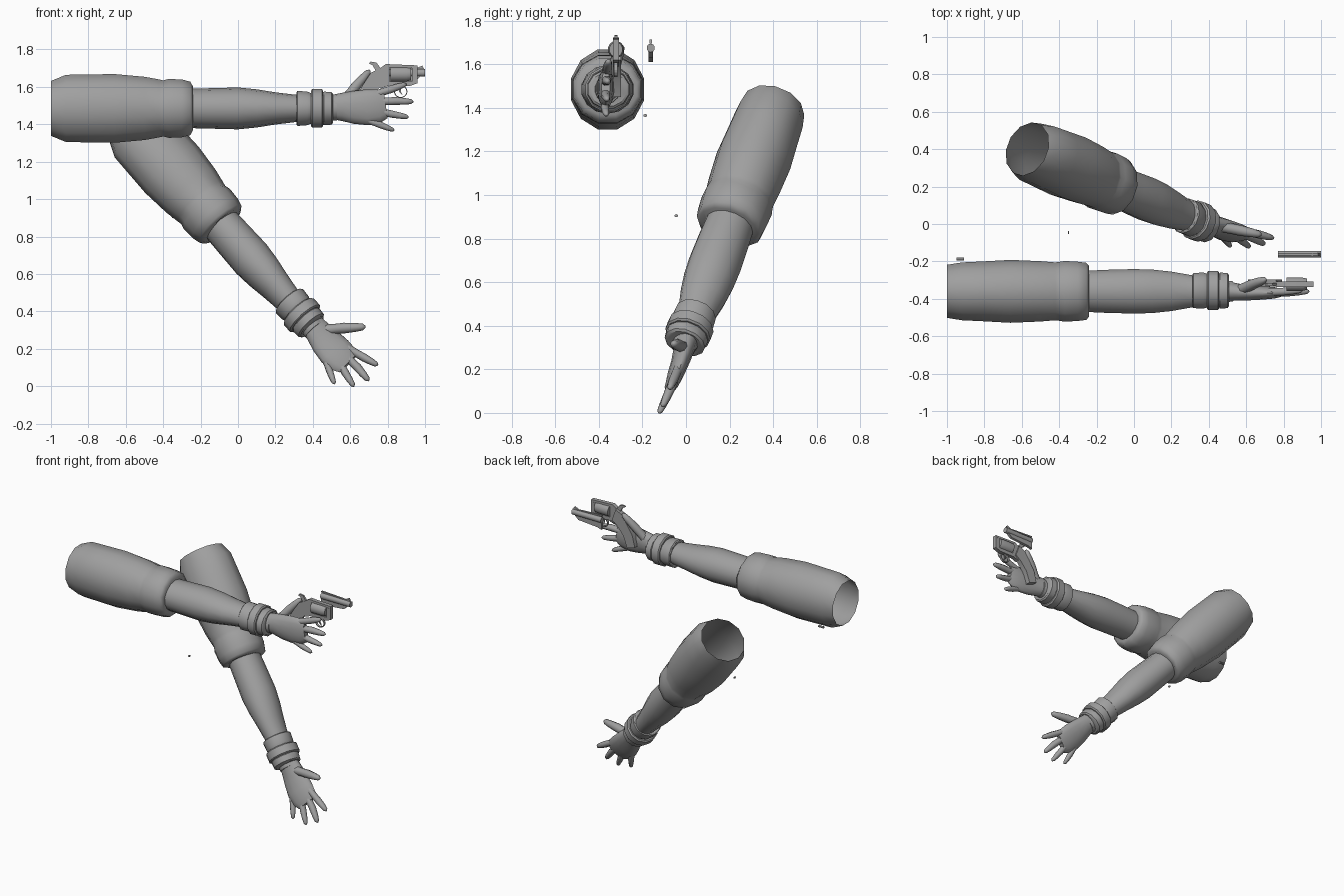
import bpy, bmesh, math
from mathutils import Vector, Matrix

cube = bpy.data.objects.get("Cube")
if cube:
    bpy.data.objects.remove(cube, do_unlink=True)


def material(name, value):
    m = bpy.data.materials.new(name)
    m.use_nodes = True
    col = (value, value, value, 1)
    m.diffuse_color = col
    m.node_tree.nodes["Principled BSDF"].inputs["Base Color"].default_value = col
    return m


GREY = material("plain grey", 0.35)


def finish(name, bm, matrix=Matrix(), angle=40):
    bm.transform(matrix)
    bmesh.ops.recalc_face_normals(bm, faces=bm.faces)
    me = bpy.data.meshes.new(name)
    bm.to_mesh(me)
    bm.free()
    me.materials.append(GREY)
    ob = bpy.data.objects.new(name, me)
    bpy.context.collection.objects.link(ob)
    bpy.ops.object.select_all(action='DESELECT')
    ob.select_set(True)
    bpy.context.view_layer.objects.active = ob
    bpy.ops.object.shade_smooth_by_angle(angle=math.radians(angle))
    return ob


def tube(bm, stations, sides=12, start=True, end=True):
    """Rings of (x, y, z, half width in y, half height) joined along a path."""
    pts = [Vector(s[:3]) for s in stations]
    rings = []
    for i, s in enumerate(stations):
        t = pts[min(i + 1, len(pts) - 1)] - pts[max(i - 1, 0)]
        t = t.normalized() if t.length > 1e-6 else Vector((1, 0, 0))
        up = t.cross(Vector((0, 1, 0))).normalized()
        side = up.cross(t)
        rings.append([bm.verts.new(pts[i] + side * s[3] * math.cos(a) + up * s[4] * math.sin(a))
                      for a in (math.tau * (k + 0.5) / sides for k in range(sides))])
    for a, b in zip(rings, rings[1:]):
        for k in range(sides):
            j = (k + 1) % sides
            bm.faces.new((a[k], a[j], b[j], b[k]))
    if start:
        bm.faces.new(rings[0])
    if end:
        bm.faces.new(rings[-1])


def straight(profile, cy=0.0):
    return [(x, cy, 0, ry, rz) for x, ry, rz in profile]


def finger(bm, path, r):
    # tapered finger with a rounded tip
    a, b, c = (Vector(p) for p in path)
    tip = c - (c - b).normalized() * r * 0.5
    st = [(*a, r, r), (*a.lerp(b, 0.6), r * 0.95, r * 0.9), (*b, r * 0.95, r * 0.95),
          (*b.lerp(tip, 0.6), r * 0.8, r * 0.8), (*tip, r * 0.6, r * 0.6), (*c, r * 0.2, r * 0.2)]
    tube(bm, st, 8)


def arm(side, matrix):
    # sleeve, open at the shoulder, with a rolled cuff at the elbow
    bm = bmesh.new()
    tube(bm, straight([
        (-1, .147, .152), (-.92, .16, .186), (-.8, .166, .188), (-.66, .174, .19), (-.5, .167, .175),
        (-.42, .16, .16), (-.4, .163, .155), (-.37, .168, .163), (-.3, .164, .16), (-.255, .158, .148),
        (-.24, .14, .12), (-.25, .11, .1)]), 12, False, False)
    finish(side + "_sleeve", bm, matrix, 60)

    # bare forearm
    bm = bmesh.new()
    tube(bm, straight([(-.27, .112, .105), (-.15, .118, .108), (0, .122, .112), (.1, .119, .102),
                       (.2, .108, .086), (.3, .09, .074), (.42, .07, .068), (.53, .055, .064)]), 14)
    finish(side + "_forearm", bm, matrix, 60)

    # three stacked wrist bands
    for i, prof in enumerate([
            [(.313, .09, .09), (.318, .097, .097), (.37, .1, .093), (.39, .094, .085)],
            [(.39, .1, .098), (.397, .108, .107), (.448, .108, .107), (.455, .1, .098)],
            [(.455, .094, .09), (.46, .1, .093), (.5, .097, .09), (.508, .085, .08)]]):
        bm = bmesh.new()
        tube(bm, straight(prof, .004), 12)
        finish(side + "_wrist_band_%d" % (i + 1), bm, matrix, 35)

    # hand: palm, four spread fingers and thumb
    bm = bmesh.new()
    tube(bm, [(.5, 0, .008, .054, .064), (.56, -.004, .008, .046, .076), (.62, -.008, .006, .041, .088),
              (.69, -.008, .006, .037, .096), (.75, -.008, .012, .031, .09), (.79, -.008, .018, .02, .07)], 14)
    for path, r in [
            (((.72, -.005, .07), (.82, 0, .103), (.9, .005, .13)), .023),
            (((.74, -.008, .035), (.84, -.005, .04), (.937, 0, .036)), .024),
            (((.73, -.01, -.008), (.82, -.008, -.03), (.912, -.002, -.047)), .022),
            (((.68, -.01, -.058), (.76, -.012, -.088), (.835, -.005, -.118)), .02),
            (((.57, .008, .045), (.63, .035, .118), (.705, .065, .203)), .03)]:
        finger(bm, path, r)
    finish(side + "_hand", bm, matrix, 60)


# the right arm lies level; the left arm is its mirror image, hanging down
arm("right", Matrix.Translation((0, -.36, 1.485)))
d = Vector((.641, -.268, -.718)).normalized()
w = Vector((.76, .29, .58))
w = (w - d * w.dot(d)).normalized()
p = d.cross(w)
frame = Matrix((d, p, w)).transposed().to_4x4()
arm("left", Matrix.Translation(Vector((.34, .02, .38)) - d * .42) @ frame)


# revolver held behind the right palm
def plate(bm, outline, y, half):
    front = [bm.verts.new((x, y - half, z)) for x, z in outline]
    back = [bm.verts.new((x, y + half, z)) for x, z in outline]
    bm.faces.new(front)
    bm.faces.new(back[::-1])
    for i in range(len(front)):
        j = (i + 1) % len(front)
        bm.faces.new((front[i], back[i], back[j], front[j]))


GY = -.322
bm = bmesh.new()
plate(bm, [(.76, 1.7), (.79, 1.722), (.96, 1.715), (.96, 1.7), (.81, 1.705), (.81, 1.63), (.93, 1.63),
           (.93, 1.7), (.96, 1.7), (.96, 1.62), (.92, 1.605), (.8, 1.605), (.76, 1.59)], GY, .014)
finish("revolver_frame", bm)

bm = bmesh.new()
plate(bm, [(.71, 1.675), (.76, 1.7), (.79, 1.62), (.75, 1.59), (.7, 1.53), (.67, 1.45),
           (.61, 1.47), (.63, 1.55), (.68, 1.63)], GY + .006, .018)
finish("revolver_grip", bm)

bm = bmesh.new()
plate(bm, [(.74, 1.68), (.72, 1.715), (.7, 1.725), (.71, 1.735), (.74, 1.73), (.77, 1.69)], GY, .007)
finish("revolver_hammer", bm)

bm = bmesh.new()
tube(bm, [(.815, GY, 1.668, .037, .04), (.9, GY, 1.668, .037, .04), (.925, GY, 1.668, .031, .034)], 12)
finish("revolver_cylinder", bm)

bm = bmesh.new()
ring = [(.87 + .036 * math.cos(a), 1.575 + .034 * math.sin(a)) for a in
        (math.tau * k / 16 for k in range(16))]
for i, (x, z) in enumerate(ring):
    x2, z2 = ring[(i + 1) % 16]
    mid = Vector((.87, 1.575))
    inner = [tuple(mid + (Vector(q) - mid) * .86) for q in ((x2, z2), (x, z))]
    plate(bm, [(x, z), (x2, z2)] + inner, GY, .008)
plate(bm, [(.86, 1.605), (.875, 1.605), (.87, 1.575), (.88, 1.555), (.862, 1.572)], GY, .004)
finish("trigger_guard", bm)

# loose barrel beside the revolver
BY = -.162
bm = bmesh.new()
tube(bm, [(.77, BY, 1.675, .019, .02), (1, BY, 1.675, .019, .02)], 10)
plate(bm, [(.77, 1.7), (.995, 1.695), (.985, 1.714), (.955, 1.7), (.77, 1.71)], BY, .006)
plate(bm, [(.77, 1.66), (.98, 1.66), (.95, 1.632), (.8, 1.62), (.77, 1.61)], BY, .01)
finish("loose_barrel", bm)

# small loose pins
for name, x, y, z, length in (("loose_pin", -.93, -.187, 1.365, .04), ("loose_chip", -.35, -.045, .905, .006)):
    bm = bmesh.new()
    tube(bm, [(x - length / 2, y, z, .01, .007), (x + length / 2, y, z, .01, .007)], 6)
    finish(name, bm)
